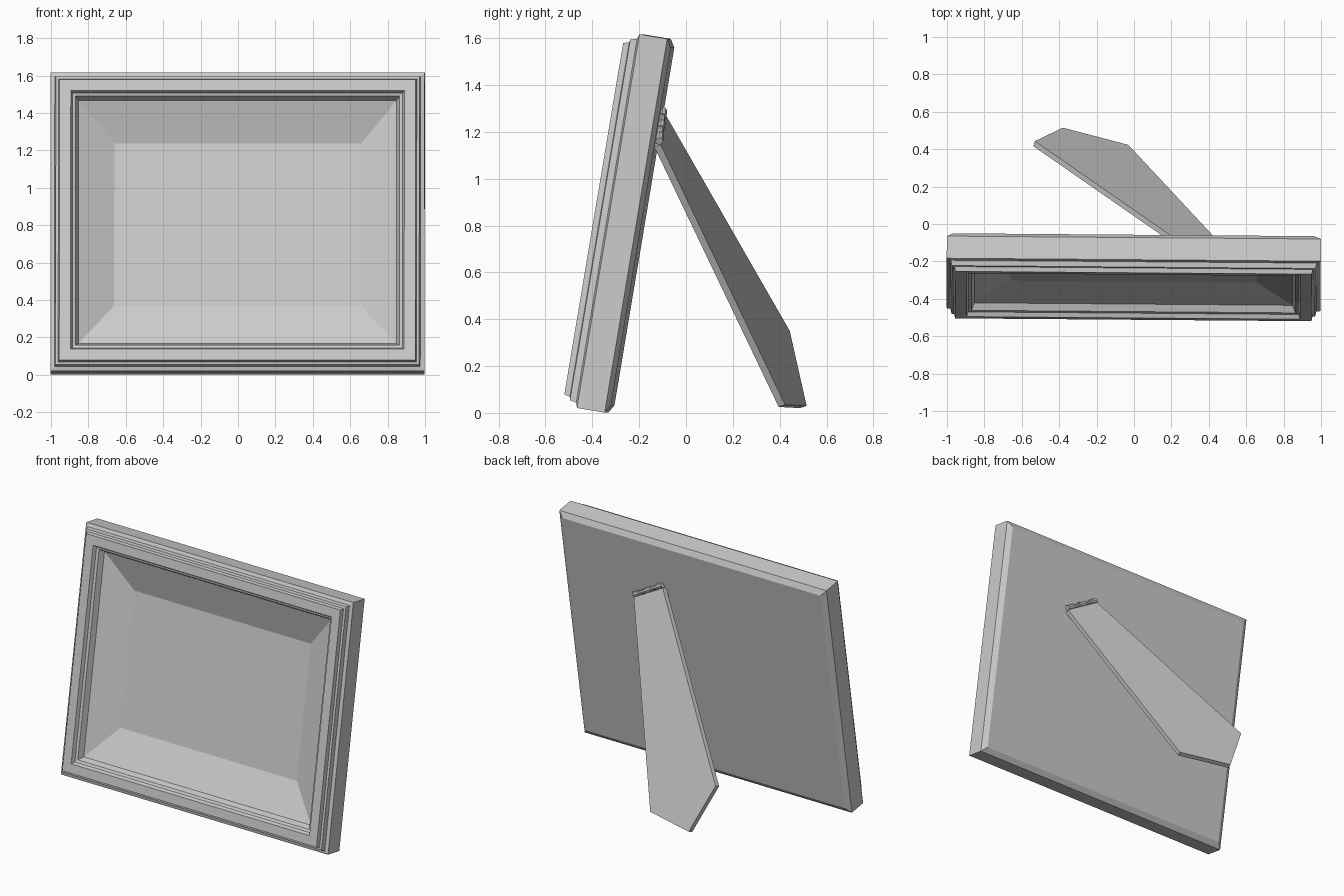
import bpy, bmesh, math
from mathutils import Vector, Matrix

if "Cube" in bpy.data.objects:
    bpy.data.objects.remove(bpy.data.objects["Cube"])


def finish(name, bm, matrix=None):
    bmesh.ops.recalc_face_normals(bm, faces=bm.faces)
    mesh = bpy.data.meshes.new(name)
    bm.to_mesh(mesh)
    bm.free()
    obj = bpy.data.objects.new(name, mesh)
    bpy.context.collection.objects.link(obj)
    if matrix:
        obj.matrix_world = matrix
    return obj


def stacked_rectangles(name, rings, matrix):
    """Closed solid from rectangles (half width, half height, depth)."""
    bm = bmesh.new()
    loops = [[bm.verts.new((sx * w, d, sz * h))
              for sx, sz in ((-1, -1), (1, -1), (1, 1), (-1, 1))]
             for w, h, d in rings]
    for a, b in zip(loops, loops[1:]):
        for i in range(4):
            j = (i + 1) % 4
            bm.faces.new((a[i], a[j], b[j], b[i]))
    bm.faces.new(loops[0])
    bm.faces.new(loops[-1])
    return finish(name, bm, matrix)


# Frame: chamfered back, stepped front moulding, sloping recess
W, H = 1.0, 0.809
profile = [(0.035, -0.314), (0, -0.335), (0, -0.455), (0.022, -0.462),
           (0.028, -0.49), (0.042, -0.493), (0.048, -0.518),
           (0.108, -0.518), (0.118, -0.494), (0.134, -0.488), (0.15, -0.45)]
rings = [(W - i, H - i, d) for i, d in profile] + [(0.66, 0.44, -0.365)]
lean = (Matrix.Rotation(math.radians(-0.45), 4, 'Z')
        @ Matrix.Rotation(math.radians(-9.5), 4, 'X')
        @ Matrix.Translation((0, 0, 0.754)))
stacked_rectangles("picture_frame", rings, lean)

# Easel leg: flat five-sided board, cut to stand on its lower edge
outline = [Vector(p) for p in ((0.465, -0.108, 1.145), (0.235, -0.088, 1.275),
                               (-0.53, 0.443, 0.35), (-0.38, 0.515, 0.03),
                               (-0.03, 0.423, 0.035))]
normal = (outline[4] - outline[0]).cross(outline[1] - outline[0]).normalized()
bm = bmesh.new()
outer = [bm.verts.new(p) for p in outline]
inner = [bm.verts.new(p - normal * 0.03) for p in outline]
bm.faces.new(outer)
bm.faces.new(inner[::-1])
for i in range(5):
    j = (i + 1) % 5
    bm.faces.new((outer[i], inner[i], inner[j], outer[j]))
finish("easel_leg", bm)

# Hinge: row of alternating knuckles along the top of the leg
start, end = Vector((0.465, -0.115, 1.16)), Vector((0.24, -0.098, 1.29))
axis = end - start
turn = axis.to_track_quat('Z', 'Y').to_matrix().to_4x4()
for k in range(5):
    bm = bmesh.new()
    r = 0.018 if k % 2 == 0 else 0.013
    bmesh.ops.create_cone(bm, cap_ends=True, segments=8, radius1=r, radius2=r,
                          depth=axis.length / 5)
    finish(f"hinge_knuckle_{k + 1}", bm,
           Matrix.Translation(start + axis * (k + 0.5) / 5) @ turn)
